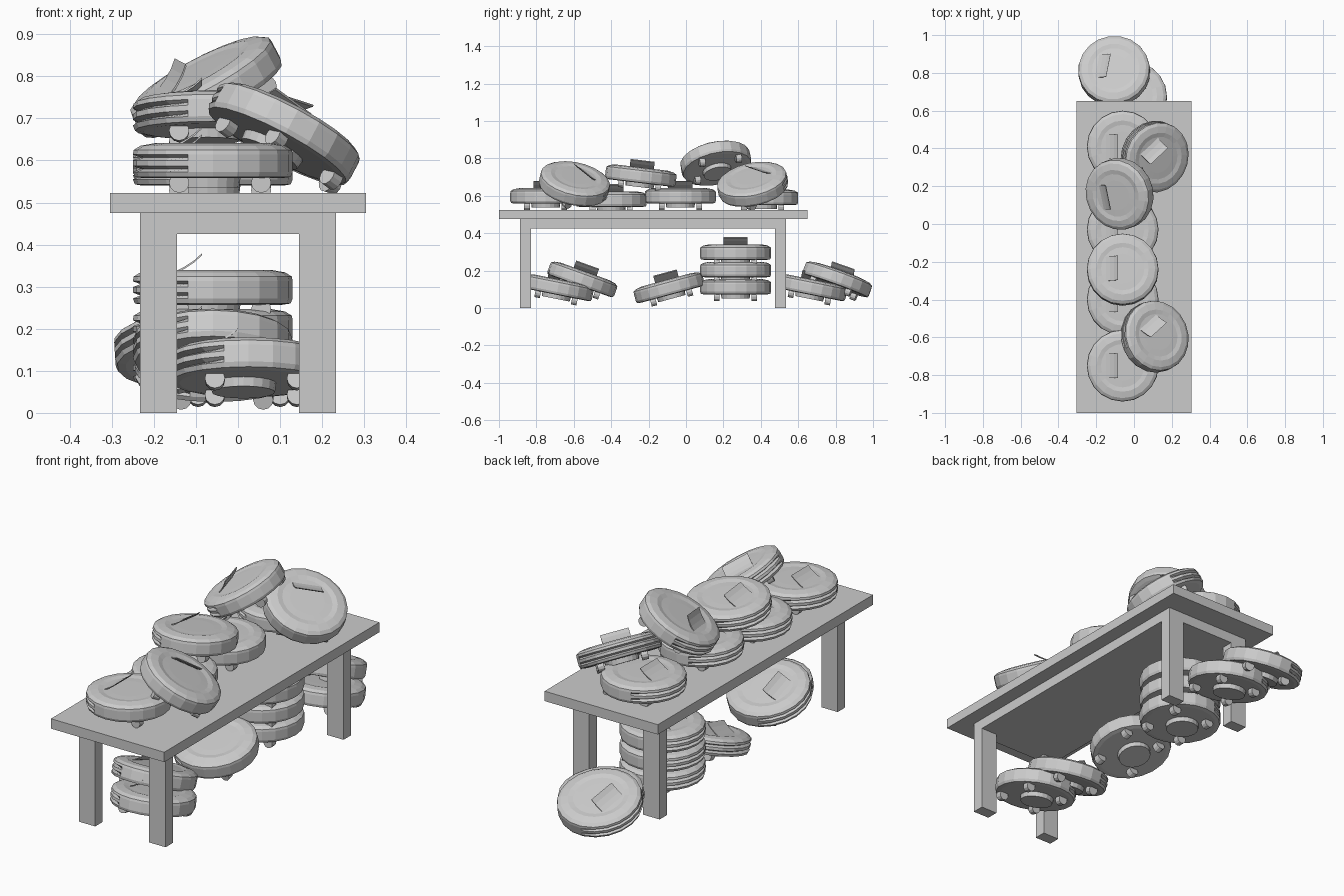
import bpy, bmesh, math
from mathutils import Vector, Matrix

if "Cube" in bpy.data.objects:
    bpy.data.objects.remove(bpy.data.objects["Cube"])


def box(name, x0, x1, y0, y1, z0, z1):
    bm = bmesh.new()
    bmesh.ops.create_cube(bm, size=1)
    for v in bm.verts:
        v.co = ((x0 + x1) / 2 + v.co.x * (x1 - x0),
                (y0 + y1) / 2 + v.co.y * (y1 - y0),
                (z0 + z1) / 2 + v.co.z * (z1 - z0))
    me = bpy.data.meshes.new(name)
    bm.to_mesh(me)
    bm.free()
    ob = bpy.data.objects.new(name, me)
    bpy.context.collection.objects.link(ob)


# Table: top, inset frame, four legs
box("table_top", -0.304, 0.304, -1.0, 0.65, 0.475, 0.523)
box("table_frame", -0.233, 0.233, -0.888, 0.535, 0.425, 0.475)
for side, x0, x1 in (("left", -0.233, -0.145), ("right", 0.145, 0.233)):
    for end, y0, y1 in (("front", -0.888, -0.83), ("back", 0.477, 0.535)):
        box(f"{end}_{side}_leg", x0, x1, y0, y1, 0, 0.425)


def disc_mesh():
    bm = bmesh.new()
    # Body: lathed dished disc; rows flagged 1 become side grooves on the -x side
    n = 20
    profile = [(0.165, 0, 0), (0.185, 0.003, 0), (0.19, 0.015, 0), (0.172, 0.022, 1),
               (0.19, 0.029, 0), (0.19, 0.042, 0), (0.172, 0.049, 1), (0.19, 0.056, 0),
               (0.188, 0.067, 0), (0.172, 0.077, 0), (0.138, 0.083, 0),
               (0.115, 0.079, 0), (0.08, 0.080, 0)]
    rings = []
    for r, z, groove in profile:
        ring = []
        for i in range(n):
            a = 2 * math.pi * i / n
            rr = 0.19 if groove and math.cos(a) > -0.4 else r
            ring.append(bm.verts.new((rr * math.cos(a), rr * math.sin(a), z)))
        rings.append(ring)
    for lo, hi in zip(rings, rings[1:]):
        for i in range(n):
            j = (i + 1) % n
            bm.faces.new((lo[i], lo[j], hi[j], hi[i]))
    bm.faces.new(rings[0][::-1])
    bm.faces.new(rings[-1])
    # Round pad underneath
    bmesh.ops.create_cone(bm, cap_ends=True, segments=20, radius1=0.075, radius2=0.078,
                          depth=0.024, matrix=Matrix.Translation((-0.012, 0, -0.010)))
    # Four small wheels
    for x in (-0.08, 0.115):
        for y in (-0.1, 0.1):
            m = Matrix.Translation((x, y, -0.011)) @ Matrix.Rotation(math.pi / 2, 4, 'X')
            bmesh.ops.create_cone(bm, cap_ends=True, segments=12, radius1=0.024,
                                  radius2=0.024, depth=0.03, matrix=m)
    # Raised curved flap on top
    w, t = 0.065, 0.005
    path = [(-0.092, 0.078), (-0.068, 0.090), (-0.045, 0.105), (-0.026, 0.122)]
    rows = [[bm.verts.new(c) for c in ((x, -w, z), (x, w, z), (x, w, z - t), (x, -w, z - t))]
            for x, z in path]
    for a, b in zip(rows, rows[1:]):
        for i in range(4):
            j = (i + 1) % 4
            bm.faces.new((a[i], a[j], b[j], b[i]))
    bm.faces.new(rows[0])
    bm.faces.new(rows[-1])
    bmesh.ops.recalc_face_normals(bm, faces=bm.faces)
    me = bpy.data.meshes.new("disc")
    bm.to_mesh(me)
    bm.free()
    return me


mesh = disc_mesh()


def disc(name, centre, normal=(0, 0, 1), yaw=0):
    tilt = Vector((0, 0, 1)).rotation_difference(Vector(normal)).to_matrix().to_4x4()
    ob = bpy.data.objects.new(name, mesh)
    ob.matrix_world = (Matrix.Translation(centre) @ tilt
                       @ Matrix.Rotation(math.radians(yaw), 4, 'Z')
                       @ Matrix.Translation((0, 0, -0.035)))
    bpy.context.collection.objects.link(ob)


# Discs lying flat on the table
for i, (y, z) in enumerate(((-0.75, 0.593), (-0.40, 0.575), (-0.03, 0.593), (0.41, 0.585))):
    disc(f"flat_disc_{i}", (-0.06, y, z))
# Discs leaning on top of the others
disc("resting_disc", (-0.06, -0.242, 0.703), (0, 0.12, 1))
disc("leaning_disc_front", (0.108, -0.597, 0.663), (0.46, 0.19, 0.867), -50)
disc("leaning_disc_back", (0.108, 0.357, 0.66), (0.46, -0.19, 0.867), -50)
disc("leaning_disc_top", (-0.075, 0.16, 0.773), (-0.46, -0.19, 0.867), 10)
# Stack under the table
for i, z in enumerate((0.107, 0.199, 0.292)):
    disc(f"stacked_disc_{i}", (-0.06, 0.265, z))
# Discs scattered on the floor
disc("floor_disc_front_low", (0.025, -0.685, 0.105), (0, 0.2, 1))
disc("floor_disc_front_high", (-0.06, -0.555, 0.15), (0, 0.36, 1))
disc("floor_disc_middle", (-0.055, -0.09, 0.105), (0, -0.27, 1))
disc("floor_disc_back_low", (-0.015, 0.67, 0.105), (0, 0.2, 1))
disc("floor_disc_back_high", (-0.105, 0.808, 0.15), (-0.06, 0.36, 1), -10)
